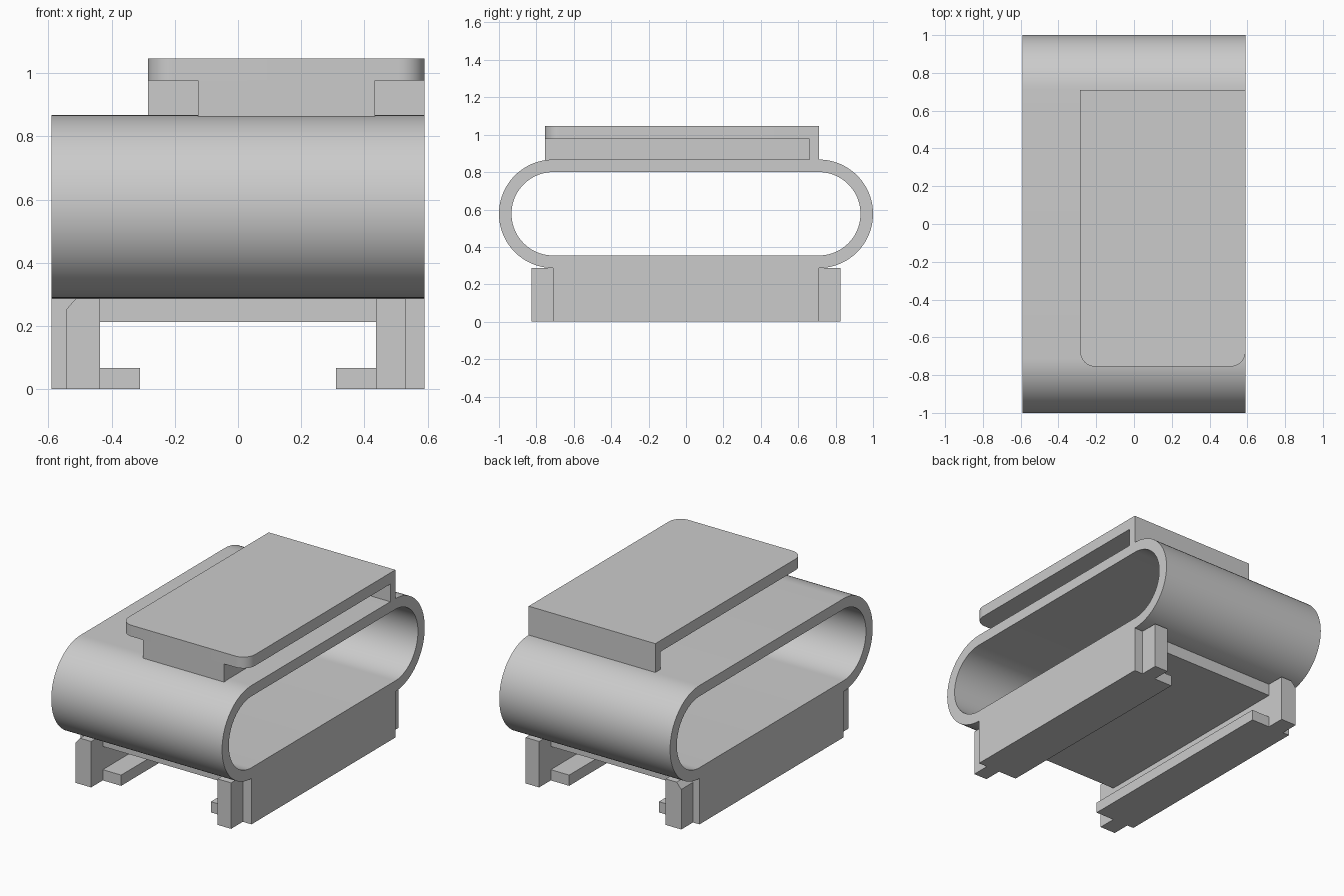
import bpy, bmesh
from math import sin, cos, pi

if "Cube" in bpy.data.objects:
    bpy.data.objects.remove(bpy.data.objects["Cube"], do_unlink=True)

grey = bpy.data.materials.new("plain_grey")
grey.use_nodes = True
COLOUR = (0.6, 0.6, 0.6, 1)
grey.diffuse_color = COLOUR
grey.node_tree.nodes["Principled BSDF"].inputs["Base Color"].default_value = COLOUR

HALF_X, FLAT_Y = 0.59, 0.71      # half width and half length of the flat part
BAND_Z, WALL, RADIUS = 0.577, 0.067, 0.29


def finish(name, bm, smooth=False):
    bmesh.ops.recalc_face_normals(bm, faces=bm.faces)
    mesh = bpy.data.meshes.new(name)
    bm.to_mesh(mesh)
    bm.free()
    mesh.materials.append(grey)
    obj = bpy.data.objects.new(name, mesh)
    bpy.context.collection.objects.link(obj)
    if smooth:
        bpy.ops.object.select_all(action="DESELECT")
        obj.select_set(True)
        bpy.context.view_layer.objects.active = obj
        bpy.ops.object.shade_smooth_by_angle(angle=pi / 6)
    return obj


def prism(name, points, offset, smooth=False):
    """Extrude a closed 3D outline along an offset."""
    bm = bmesh.new()
    face = bm.faces.new([bm.verts.new(p) for p in points])
    result = bmesh.ops.extrude_face_region(bm, geom=[face], use_keep_orig=True)
    moved = [v for v in result["geom"] if isinstance(v, bmesh.types.BMVert)]
    bmesh.ops.translate(bm, verts=moved, vec=offset)
    return finish(name, bm, smooth)


def box(name, x0, x1, y0, y1, z0, z1):
    return prism(name, [(x0, y0, z0), (x1, y0, z0), (x1, y1, z0), (x0, y1, z0)],
                 (0, 0, z1 - z0))


def arc(cx, cy, r, start, end, steps):
    angles = [start + (end - start) * i / steps for i in range(steps + 1)]
    return [(cx + r * cos(a), cy + r * sin(a)) for a in angles]


def stadium(r):
    return (arc(FLAT_Y, BAND_Z, r, -pi / 2, pi / 2, 40)
            + arc(-FLAT_Y, BAND_Z, r, pi / 2, 3 * pi / 2, 40))


# Hollow oval band, open at both sides
bm = bmesh.new()
loops = [[bm.verts.new((x, y, z)) for y, z in stadium(r)]
         for x, r in ((-HALF_X, RADIUS), (HALF_X, RADIUS),
                      (HALF_X, RADIUS - WALL), (-HALF_X, RADIUS - WALL))]
count = len(loops[0])
for a, b in zip(loops, loops[1:] + loops[:1]):
    for i in range(count):
        j = (i + 1) % count
        bm.faces.new((a[i], a[j], b[j], b[i]))
finish("oval_band", bm, True)

# Channel below: C-shaped profile with inward lips
RAIL_X, LIP_X, LIP_Z, ROOF_Z = 0.437, 0.31, 0.067, 0.212
BASE_TOP = BAND_Z - RADIUS
half = [(RAIL_X, ROOF_Z), (RAIL_X, LIP_Z), (LIP_X, LIP_Z), (LIP_X, 0),
        (HALF_X, 0), (HALF_X, BASE_TOP + 0.001)]
outline = half + [(-x, z) for x, z in reversed(half)]
prism("base_channel", [(x, -FLAT_Y, z) for x, z in outline], (0, 2 * FLAT_Y, 0))

# Corner posts, bevelled at the top on the right-hand pair
POST = 0.115
for end, y in (("front", -FLAT_Y - POST), ("back", FLAT_Y)):
    box(end + "_left_post", RAIL_X, 0.53, y, y + POST, 0, BASE_TOP)
    shape = [(-RAIL_X, 0), (-RAIL_X, BASE_TOP), (-0.513, BASE_TOP),
             (-0.545, 0.25), (-0.545, 0)]
    prism(end + "_right_post", [(x, y, z) for x, z in shape], (0, POST, 0))

# Top plate with rounded front corners, its support and back wall
PLATE_X, FRONT_Y, PLATE_Z, TOP_Z, CORNER = -0.285, -0.755, 0.977, 1.047, 0.08
plate = ([(HALF_X, FLAT_Y), (PLATE_X, FLAT_Y)]
         + arc(PLATE_X + CORNER, FRONT_Y + CORNER, CORNER, pi, 1.5 * pi, 12)
         + arc(HALF_X - CORNER, FRONT_Y + CORNER, CORNER, 1.5 * pi, 2 * pi, 12))
prism("top_plate", [(x, y, PLATE_Z) for x, y in plate],
      (0, 0, TOP_Z - PLATE_Z), True)
box("plate_support", -0.127, 0.433, FRONT_Y, 0.68, 0.85, PLATE_Z)
box("plate_back_wall", PLATE_X, HALF_X, 0.66, FLAT_Y, 0.86, PLATE_Z)
